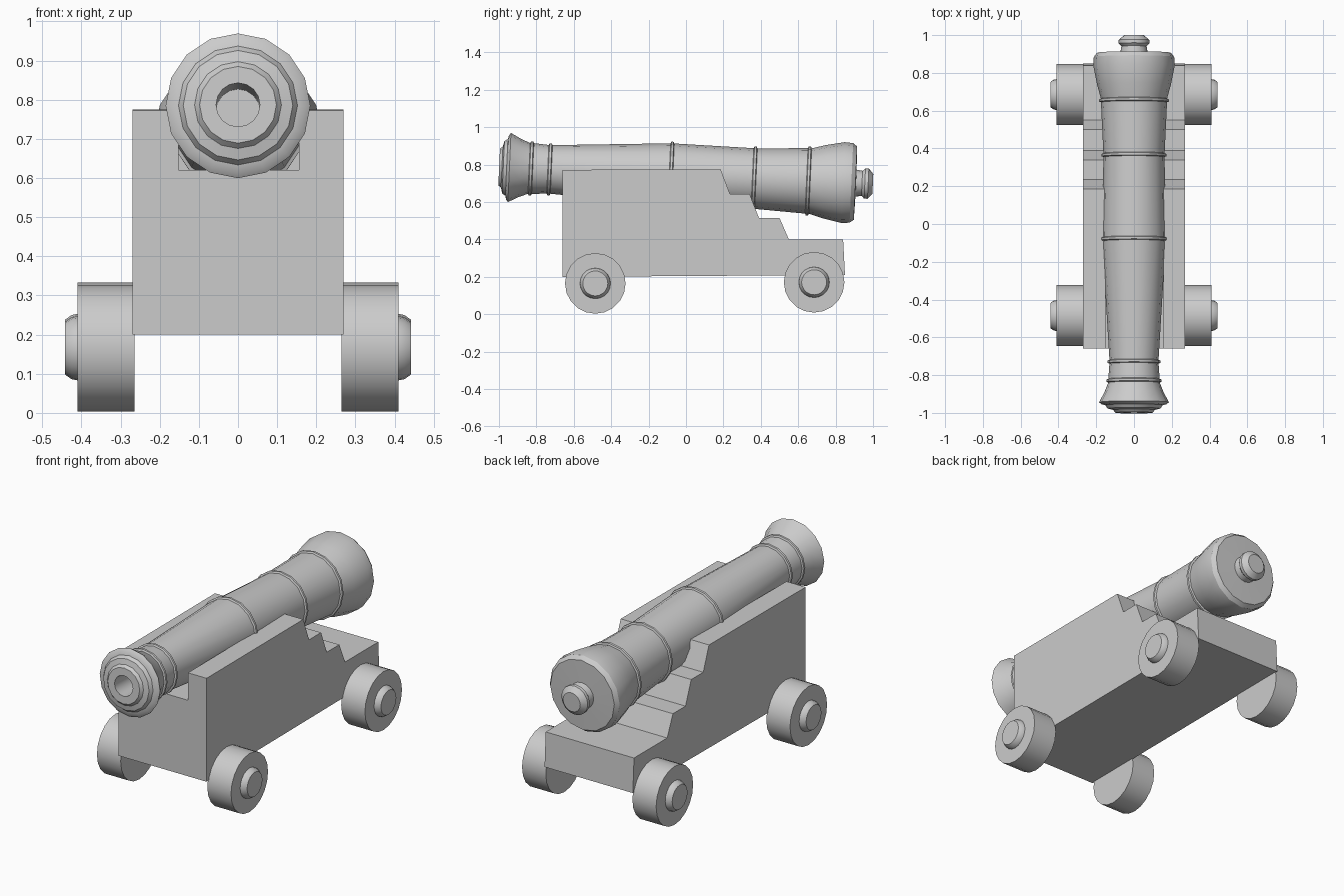
import bpy, bmesh
from math import sin, cos, pi, atan, radians
from mathutils import Matrix

if "Cube" in bpy.data.objects:
    bpy.data.objects.remove(bpy.data.objects["Cube"])


def make_object(name, bm, smooth=True):
    bmesh.ops.recalc_face_normals(bm, faces=bm.faces)
    mesh = bpy.data.meshes.new(name)
    bm.to_mesh(mesh)
    bm.free()
    obj = bpy.data.objects.new(name, mesh)
    bpy.context.collection.objects.link(obj)
    if smooth:
        bpy.ops.object.select_all(action='DESELECT')
        obj.select_set(True)
        bpy.context.view_layer.objects.active = obj
        bpy.ops.object.shade_smooth_by_angle(angle=radians(32))
    return obj


def lathe(name, profile, sides, matrix):
    """Revolve (position, radius) points about the y axis, capping both ends."""
    bm = bmesh.new()
    rings = [[bm.verts.new((r * sin(2 * pi * i / sides), t, r * cos(2 * pi * i / sides)))
              for i in range(sides)] for t, r in profile]
    for a, b in zip(rings, rings[1:]):
        for i in range(sides):
            j = (i + 1) % sides
            bm.faces.new((a[i], a[j], b[j], b[i]))
    bm.faces.new(rings[0])
    bm.faces.new(rings[-1])
    bm.transform(matrix)
    return make_object(name, bm)


def extrude_side(name, outline, x0, x1):
    """Extrude a (y, z) outline across x."""
    bm = bmesh.new()
    face = bm.faces.new([bm.verts.new((x0, y, z)) for y, z in outline])
    moved = bmesh.ops.extrude_face_region(bm, geom=[face])['geom']
    bmesh.ops.translate(bm, vec=(x1 - x0, 0, 0),
                        verts=[v for v in moved if isinstance(v, bmesh.types.BMVert)])
    return make_object(name, bm, smooth=False)


def band(t, r):
    """Raised reinforcing ring on the barrel profile."""
    return [(t - 0.010, r - 0.009), (t - 0.006, r), (t + 0.006, r), (t + 0.010, r - 0.009)]


# Barrel: bore, muzzle mouldings, tapered tube, breech and knob
tilt = Matrix.Translation((0, 0, 0.742)) @ Matrix.Rotation(-atan(0.045), 4, 'X')
barrel_profile = (
    [(-0.65, 0.056), (-1.0, 0.056), (-1.0, 0.098), (-0.985, 0.111), (-0.978, 0.14),
     (-0.96, 0.152), (-0.955, 0.172), (-0.945, 0.185), (-0.89, 0.156)]
    + band(-0.83, 0.145) + band(-0.73, 0.139)
    + band(-0.08, 0.177) + band(0.365, 0.171) + band(0.655, 0.184)
    + [(0.74, 0.196), (0.84, 0.216), (0.885, 0.213), (0.907, 0.196),
       (0.91, 0.072), (0.942, 0.067), (0.957, 0.081), (0.975, 0.081), (1.0, 0.053)])
lathe("barrel", barrel_profile, 16, tilt)

# Stepped carriage body with a trough cut for the barrel
carriage = extrude_side("carriage", [
    (-0.66, 0.20), (-0.66, 0.772), (0.185, 0.775), (0.235, 0.643), (0.34, 0.643),
    (0.39, 0.515), (0.50, 0.515), (0.55, 0.40), (0.84, 0.40), (0.85, 0.21)], -0.27, 0.27)
trough = extrude_side("trough_cutter", [
    (-0.8, 0.62), (0.10, 0.62), (0.10, 0.9), (-0.8, 0.9)], -0.152, 0.156)
cut = carriage.modifiers.new("trough", 'BOOLEAN')
cut.operation = 'DIFFERENCE'
cut.solver = 'EXACT'
cut.object = trough
bpy.ops.object.select_all(action='DESELECT')
carriage.select_set(True)
bpy.context.view_layer.objects.active = carriage
bpy.ops.object.modifier_apply(modifier=cut.name)
bpy.data.objects.remove(trough)

# Four wheels with protruding hubs
wheel_profile = [(0.265, 0.162), (0.41, 0.162), (0.41, 0.082), (0.425, 0.079), (0.442, 0.067)]
for end, y, z in (("front", -0.485, 0.165), ("rear", 0.685, 0.171)):
    for side, angle in (("right", -pi / 2), ("left", pi / 2)):
        lathe(f"{end}_{side}_wheel", wheel_profile, 20,
              Matrix.Translation((0, y, z)) @ Matrix.Rotation(angle, 4, 'Z'))
